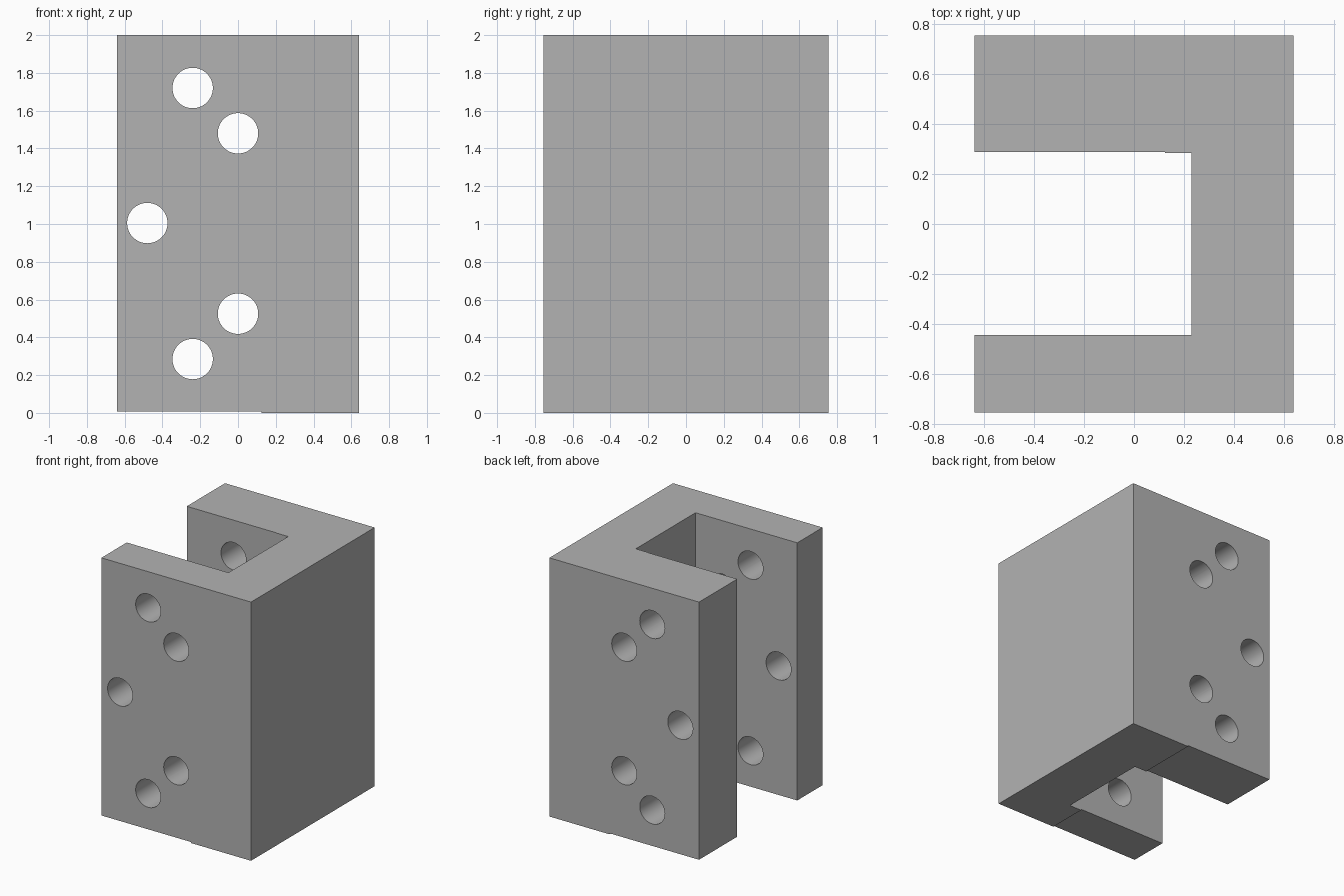
import bpy
import bmesh
from mathutils import Matrix, Vector
from math import radians

cube = bpy.data.objects.get("Cube")
if cube:
    bpy.data.objects.remove(cube, do_unlink=True)

grey = bpy.data.materials.new("machined grey")
grey.use_nodes = True
grey.diffuse_color = (0.45, 0.45, 0.45, 1)
grey.node_tree.nodes["Principled BSDF"].inputs["Base Color"].default_value = grey.diffuse_color


def make_object(name, bm):
    bmesh.ops.recalc_face_normals(bm, faces=bm.faces)
    mesh = bpy.data.meshes.new(name)
    bm.to_mesh(mesh)
    bm.free()
    mesh.materials.append(grey)
    obj = bpy.data.objects.new(name, mesh)
    bpy.context.collection.objects.link(obj)
    return obj


def prism(name, outline, bottom, top):
    """Extrude a plan outline upwards."""
    bm = bmesh.new()
    face = bm.faces.new([bm.verts.new((x, y, bottom)) for x, y in outline])
    up = bmesh.ops.extrude_face_region(bm, geom=[face])["geom"]
    verts = [v for v in up if isinstance(v, bmesh.types.BMVert)]
    bmesh.ops.translate(bm, vec=Vector((0, 0, top - bottom)), verts=verts)
    return make_object(name, bm)


def rectangle(x0, x1, y0, y1):
    return [(x0, y0), (x1, y0), (x1, y1), (x0, y1)]


LEFT, RIGHT, SEAM, SLOT = -0.64, 0.64, 0.125, 0.23
FRONT, BACK = -0.755, 0.755
INNER_FRONT, INNER_BACK = -0.445, 0.285

# C-shaped spine, with the slot open towards -x
prism("spine", [(SEAM, FRONT), (RIGHT, FRONT), (RIGHT, BACK), (SEAM, BACK),
                (SEAM, INNER_BACK), (SLOT, INNER_BACK),
                (SLOT, INNER_FRONT), (SEAM, INNER_FRONT)], 0, 2)

# Arms, with their undersides raised very slightly
arms = [prism("front_arm", rectangle(LEFT, SEAM, FRONT, INNER_FRONT), 0.008, 2),
        prism("back_arm", rectangle(LEFT, SEAM, INNER_BACK + 0.003, BACK), 0.008, 2)]

# Bolt holes drilled through both arms
bm = bmesh.new()
for x, z in [(-0.24, 1.72), (0, 1.48), (-0.48, 1.005), (0, 0.525), (-0.24, 0.285)]:
    bmesh.ops.create_cone(
        bm, cap_ends=True, segments=48, radius1=0.107, radius2=0.107, depth=2,
        matrix=Matrix.Translation((x, 0, z)) @ Matrix.Rotation(radians(90), 4, "X"))
drill = make_object("hole_cutter", bm)
drill.hide_render = True

for arm in arms:
    bpy.ops.object.select_all(action="DESELECT")
    arm.select_set(True)
    bpy.context.view_layer.objects.active = arm
    cut = arm.modifiers.new("bolt holes", "BOOLEAN")
    cut.operation = "DIFFERENCE"
    cut.solver = "EXACT"
    cut.object = drill
    bpy.ops.object.modifier_apply(modifier=cut.name)
    bpy.ops.object.shade_smooth_by_angle(angle=radians(30))

bpy.data.objects.remove(drill, do_unlink=True)
